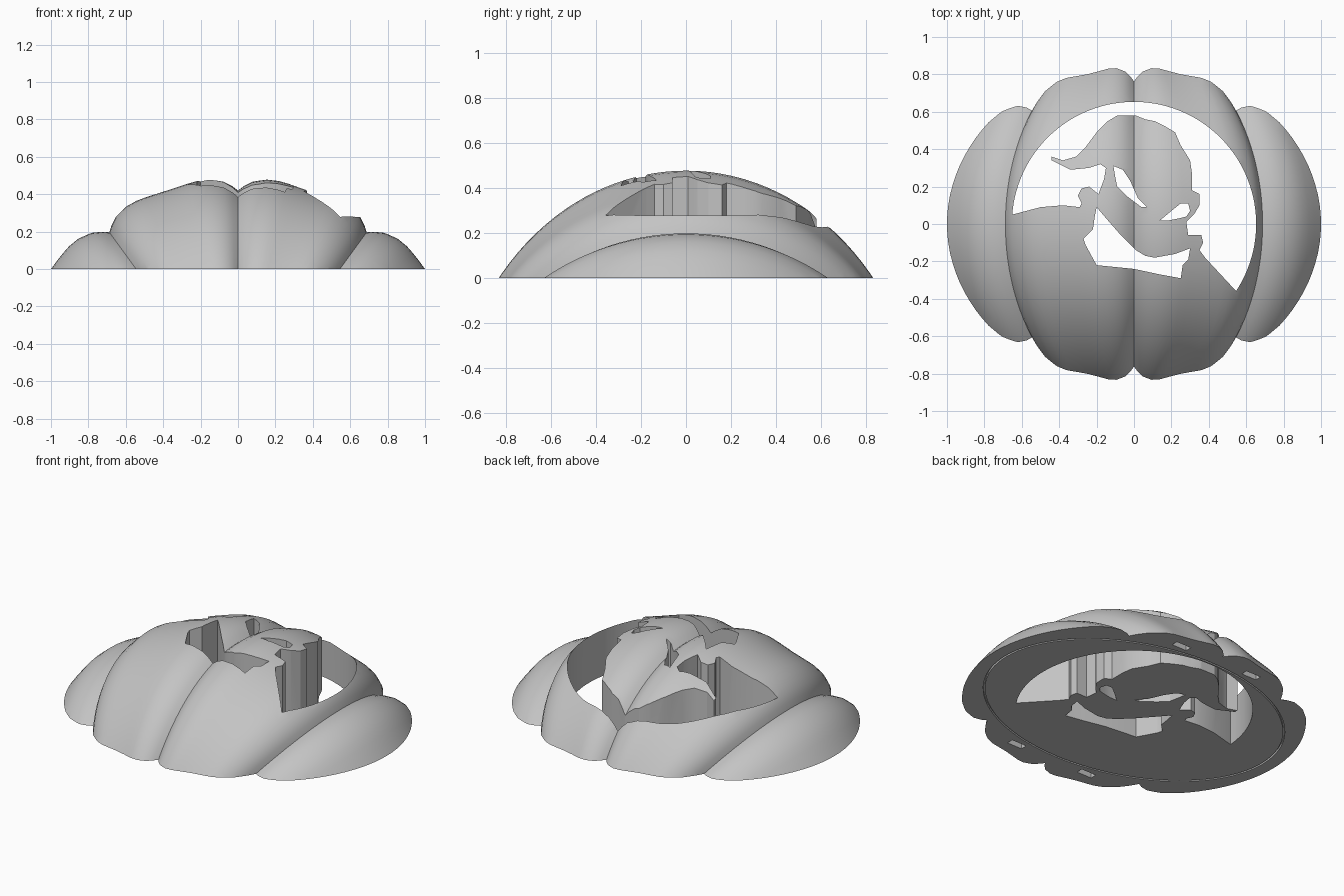
import bpy, bmesh, math

if "Cube" in bpy.data.objects:
    bpy.data.objects.remove(bpy.data.objects["Cube"])

AXIS_Z = -0.75      # height of the gourd's long axis, below the cut base
HOLE_R = 0.653      # round window radius


def make_object(name, bm):
    bmesh.ops.recalc_face_normals(bm, faces=bm.faces[:])
    mesh = bpy.data.meshes.new(name)
    bm.to_mesh(mesh)
    bm.free()
    obj = bpy.data.objects.new(name, mesh)
    bpy.context.collection.objects.link(obj)
    return obj


def prism(bm, points, low, high):
    """Upright prism over a closed outline."""
    face = bm.faces.new([bm.verts.new((x, y, low)) for x, y in points])
    top = bmesh.ops.extrude_face_region(bm, geom=[face])
    moved = [v for v in top["geom"] if isinstance(v, bmesh.types.BMVert)]
    bmesh.ops.translate(bm, vec=(0, 0, high - low), verts=moved)


def cut(target, name, bm):
    """Subtract a shape and throw the cutter away."""
    cutter = make_object(name, bm)
    cutter.hide_render = True
    mod = target.modifiers.new(name, "BOOLEAN")
    mod.operation = "DIFFERENCE"
    mod.solver = "EXACT"
    mod.object = cutter
    bpy.context.view_layer.objects.active = target
    bpy.ops.object.modifier_apply(modifier=mod.name)
    bpy.data.objects.remove(cutter)


def scaled(points):
    return [(x / 100, y / 100) for x, y in points]


def ellipse(a, b, count=96):
    turn = 2 * math.pi / count
    return [(a * math.cos(i * turn), b * math.sin(i * turn)) for i in range(count)]


# Ribbed gourd: ten lobes with sharp seams and broad, squarish shoulders
LOBE = [(0, 1.17), (.04, 1.193), (.1, 1.219), (.2, 1.238), (.28, 1.24),
        (.4, 1.233), (.5, 1.23)]


def lobe_radius(t, side):
    t = min(t, 1 - t)
    for (t0, r0), (t1, r1) in zip(LOBE, LOBE[1:]):
        if t <= t1 + 1e-6:
            r = r0 + (r1 - r0) * (t - t0) / (t1 - t0)
            return r + side * 0.02 * math.sin(math.pi * t)


STEPS = [0, .04, .1, .15, .2, .28, .34, .4, .5, .6, .66, .72, .8, .85, .9, .96]
ROWS = 64
bm = bmesh.new()
rings = []
for lobe in range(10):
    side = 0 if lobe in (0, 9) else 1
    for t in STEPS:
        angle = math.radians(36) * (lobe + t)
        r = lobe_radius(t, side)
        ring = []
        for row in range(1, ROWS):
            phi = math.pi * (row / ROWS - 0.5)
            flat = r * math.cos(phi)
            ring.append(bm.verts.new((flat * math.sin(angle), 0.85 * r * math.sin(phi),
                                      flat * math.cos(angle) + AXIS_Z)))
        rings.append(ring)
for i, ring in enumerate(rings):
    following = rings[(i + 1) % len(rings)]
    for j in range(ROWS - 2):
        bm.faces.new((ring[j], ring[j + 1], following[j + 1], following[j]))

# Slice flat at the base and close it
bmesh.ops.bisect_plane(bm, geom=bm.verts[:] + bm.edges[:] + bm.faces[:], dist=1e-5,
                       plane_co=(0, 0, 0), plane_no=(0, 0, 1), clear_inner=True)
rim = [e for e in bm.edges if e.is_boundary]
bmesh.ops.triangle_fill(bm, edges=rim, use_beauty=True, normal=(0, 0, -1))
gourd = make_object("carved_gourd", bm)

# Window around the figure: portrait outline, then the round arc back
figure = scaled([
    (-50, 9), (-38, 10), (-29, 9), (-28, 11), (-30, 15), (-28, 19), (-24, 20),
    (-19, 16), (-16, 24), (-15, 30), (-18, 32), (-24, 30), (-34, 29), (-40, 32),
    (-44, 34), (-44, 36), (-38, 34), (-31, 36), (-26, 41), (-20, 49), (-14, 55),
    (-9, 58), (1, 58), (6, 56), (11, 55), (17, 52), (22, 49), (25, 42), (30, 34),
    (31, 27), (31, 18), (35, 16), (35, 10), (32, 5), (28, 1), (29, -6), (36, -6),
    (37, -10), (35, -14), (38, -18)])
arc = []
for i in range(73):
    a = math.radians(-33.3 + (175.6 + 33.3) * i / 72)
    arc.append((HOLE_R * math.cos(a), HOLE_R * math.sin(a)))
bm = bmesh.new()
prism(bm, figure + arc, -0.2, 1)
cut(gourd, "window_cutter", bm)

# Openings inside the figure: lower face, hair gap and ear
face_gap = [(-20, 9), (-14, 2), (-7, -6), (1, -14), (6, -17), (11, -18), (22, -16),
            (30, -13), (29, -19), (26, -22), (25, -29), (14, -27), (0, -24),
            (-20, -22), (-26, -11), (-27, -8), (-22, -3), (-21, 4)]
hair_gap = [(-11, 31), (-6, 29), (-2, 23), (2, 14), (7, 9), (4, 9), (-4, 15),
            (-9, 20), (-10, 25)]
ear_gap = [(14, 2), (20, 7), (25, 11), (29, 11), (30, 7), (28, 4), (24, 3), (19, 2)]
bm = bmesh.new()
for outline in (face_gap, hair_gap, ear_gap):
    prism(bm, scaled(outline), -0.2, 1)
cut(gourd, "detail_cutter", bm)

# Four pin slots in the base
bm = bmesh.new()
for sx in (-1, 1):
    for sy in (-1, 1):
        x, y = 0.25 * sx, 0.705 * sy
        prism(bm, [(x - .05, y - .02), (x + .05, y - .02),
                   (x + .05, y + .02), (x - .05, y + .02)], -0.1, 0.04)
cut(gourd, "slot_cutter", bm)

# Fine oval groove in the base
bm = bmesh.new()
loops = [[bm.verts.new((x, y, z)) for x, y in ellipse(a, b)]
         for a, b, z in ((.925, .672, -.1), (.925, .672, .015),
                         (.915, .662, .015), (.915, .662, -.1))]
for k in range(4):
    one, two = loops[k], loops[(k + 1) % 4]
    for i in range(len(one)):
        bm.faces.new((one[i - 1], one[i], two[i], two[i - 1]))
cut(gourd, "groove_cutter", bm)

# Single plain grey
grey = bpy.data.materials.new("plain_grey")
grey.use_nodes = True
colour = (0.55, 0.55, 0.55, 1)
grey.diffuse_color = colour
grey.node_tree.nodes["Principled BSDF"].inputs["Base Color"].default_value = colour
gourd.data.materials.clear()
gourd.data.materials.append(grey)

bpy.ops.object.select_all(action="DESELECT")
gourd.select_set(True)
bpy.context.view_layer.objects.active = gourd
bpy.ops.object.shade_smooth_by_angle(angle=math.radians(30))
